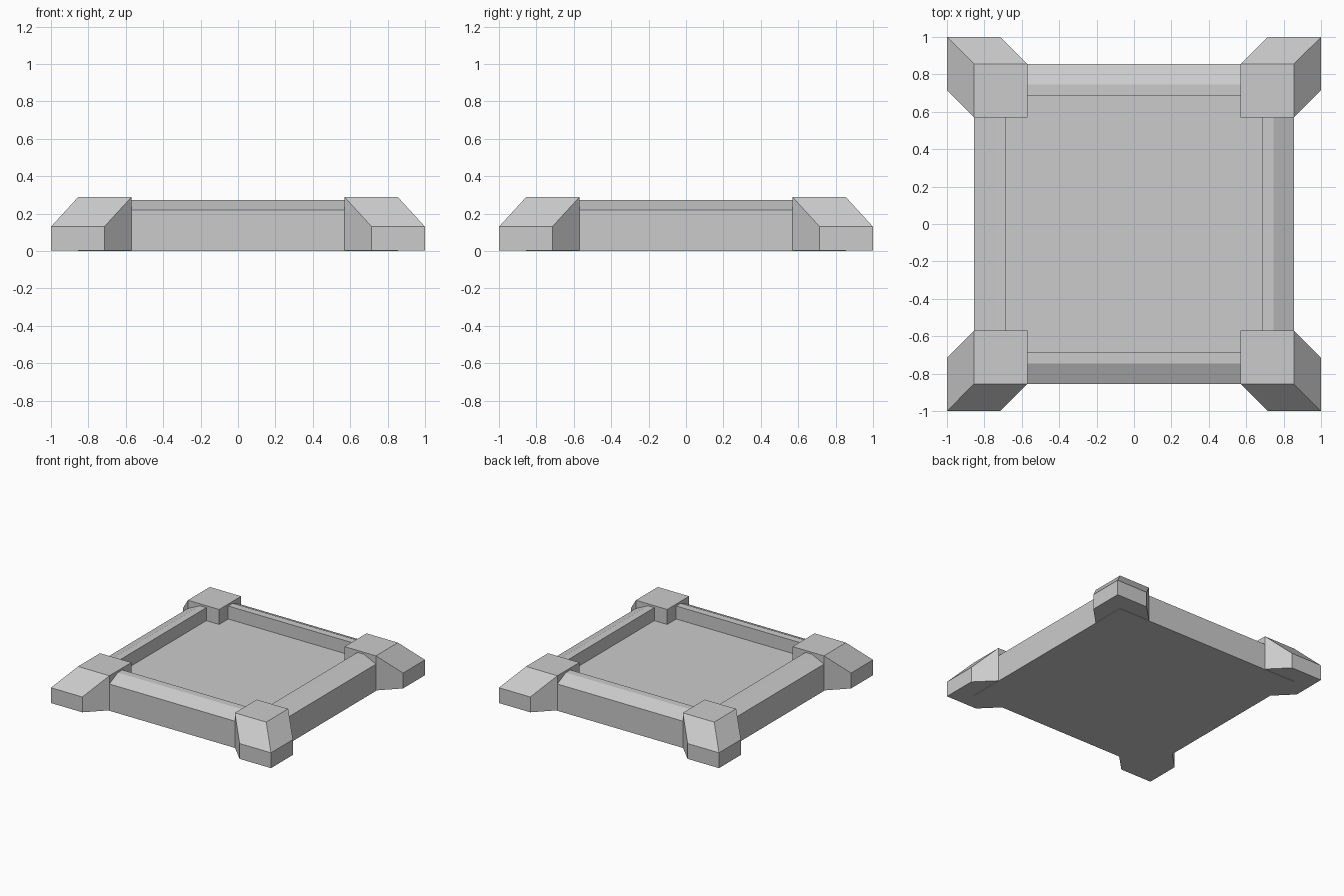
import bpy

if "Cube" in bpy.data.objects:
    bpy.data.objects.remove(bpy.data.objects["Cube"])


def make_object(name, verts, faces):
    mesh = bpy.data.meshes.new(name)
    mesh.from_pydata(verts, [], faces)
    mesh.update()
    obj = bpy.data.objects.new(name, mesh)
    bpy.context.collection.objects.link(obj)
    return obj


# Tray: square rings (half width, height) from the underside, over the rim, to the floor
profile = [(0.855, 0), (0.855, 0.22), (0.745, 0.272), (0.687, 0.272), (0.687, 0.165)]
corners = [(-1, -1), (1, -1), (1, 1), (-1, 1)]
verts = [(sx * r, sy * r, z) for r, z in profile for sx, sy in corners]
faces = [(3, 2, 1, 0)]
for ring in range(len(profile) - 1):
    for k in range(4):
        a, b = ring * 4 + k, ring * 4 + (k + 1) % 4
        faces.append((a, b, b + 4, a + 4))
top = 4 * (len(profile) - 1)
faces.append((top, top + 1, top + 2, top + 3))
make_object("tray", verts, faces)

# Corner post: hexagonal footprint, square top, sloped outer shoulders
I, M, S, O = 0.57, 0.855, 0.715, 1.0
low, high = 0.13, 0.288
outline = [(I, I, high), (M, I, high), (O, S, low), (O, O, low), (S, O, low), (I, M, high)]
post_verts = [(x, y, 0.004) for x, y, z in outline] + outline + [(M, M, high)]
post_faces = [(5, 4, 3, 2, 1, 0)]
post_faces += [(k, (k + 1) % 6, (k + 1) % 6 + 6, k + 6) for k in range(6)]
post_faces += [(6, 7, 12, 11), (7, 8, 9, 12), (12, 9, 10, 11)]

# The four posts, mirrored into each corner
for sx, sy in corners:
    mirrored = sx * sy < 0
    side = ("back" if sy > 0 else "front") + ("_right" if sx > 0 else "_left")
    make_object("corner_post_" + side,
                [(sx * x, sy * y, z) for x, y, z in post_verts],
                [f[::-1] if mirrored else f for f in post_faces])
